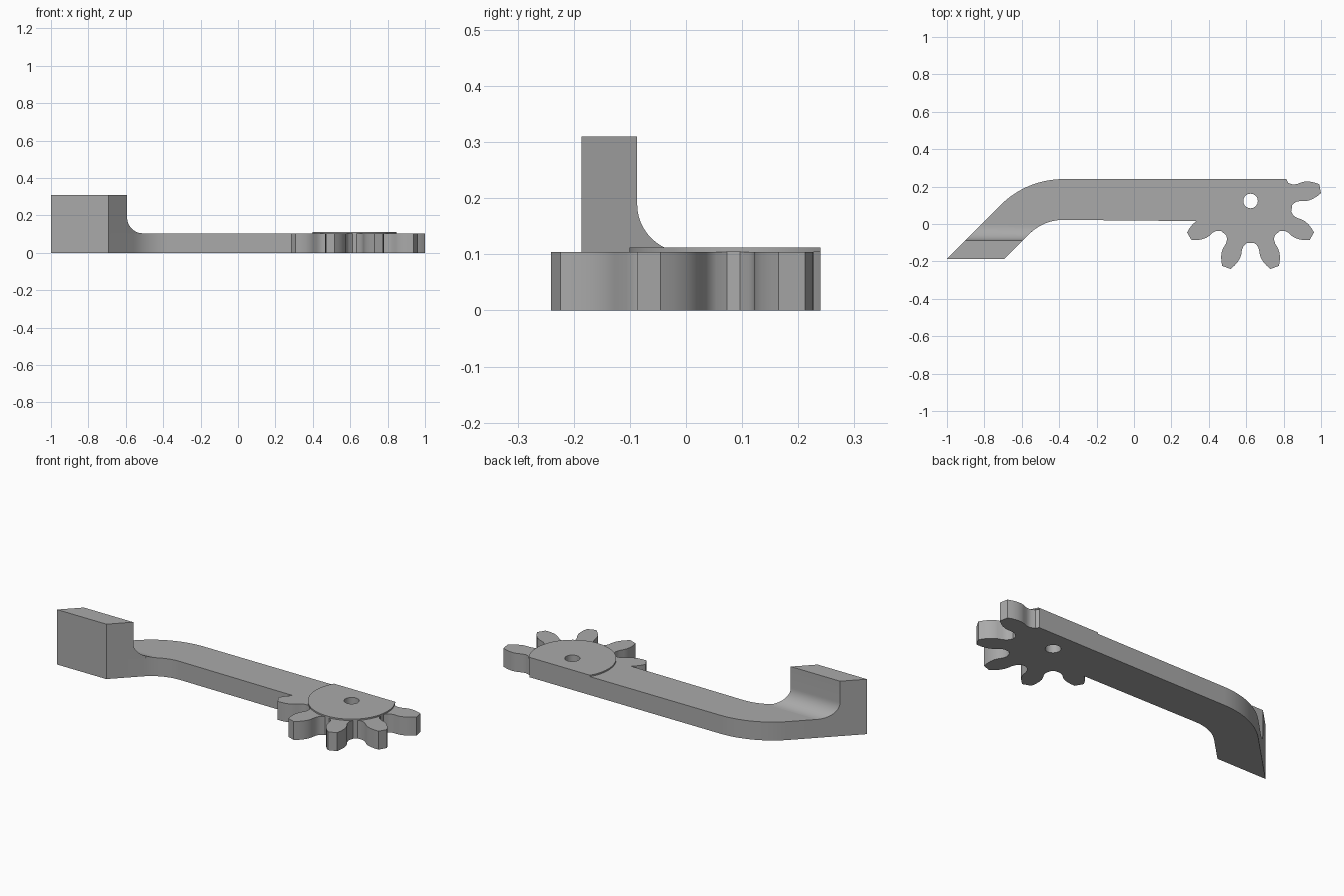
import bpy, bmesh
from math import sin, cos, radians, degrees, asin, pi
from mathutils import Vector

cube = bpy.data.objects.get("Cube")
if cube:
    bpy.data.objects.remove(cube)

grey = bpy.data.materials.new("plain grey")
grey.use_nodes = True
COLOUR = (0.4, 0.4, 0.4, 1)
grey.diffuse_color = COLOUR
grey.node_tree.nodes["Principled BSDF"].inputs["Base Color"].default_value = COLOUR

THICK, BACK, FRONT = 0.104, 0.24, -0.186
HUB = Vector((0.623, 0.123))
HOLE, ROOT, DISC, DISC_TOP = 0.039, 0.22, 0.224, 0.112


def arc(centre, radius, start, end, steps):
    """Points along an arc, angles in degrees."""
    angles = [radians(start + (end - start) * i / steps) for i in range(steps + 1)]
    return [Vector((centre[0] + radius * cos(a), centre[1] + radius * sin(a))) for a in angles]


def finish(name, bm):
    bmesh.ops.recalc_face_normals(bm, faces=bm.faces)
    mesh = bpy.data.meshes.new(name)
    bm.to_mesh(mesh)
    bm.free()
    mesh.materials.append(grey)
    obj = bpy.data.objects.new(name, mesh)
    bpy.context.collection.objects.link(obj)
    bpy.ops.object.select_all(action="DESELECT")
    obj.select_set(True)
    bpy.context.view_layer.objects.active = obj
    bpy.ops.object.shade_smooth_by_angle(angle=radians(30))
    return obj


def plate(name, loops, bottom, top):
    """Flat plate from an outline and any hole loops."""
    bm = bmesh.new()
    edges = []
    for loop in loops:
        verts = [bm.verts.new((p[0], p[1], bottom)) for p in loop]
        edges += [bm.edges.new((v, verts[i - 1])) for i, v in enumerate(verts)]
    bmesh.ops.triangle_fill(bm, edges=edges, use_beauty=True)
    bmesh.ops.dissolve_limit(bm, angle_limit=0.01, verts=bm.verts, edges=bm.edges)
    result = bmesh.ops.extrude_face_region(bm, geom=bm.faces[:], use_keep_orig=True)
    moved = [g for g in result["geom"] if isinstance(g, bmesh.types.BMVert)]
    bmesh.ops.translate(bm, verts=moved, vec=(0, 0, top - bottom))
    return finish(name, bm)


def tooth(angle, first):
    """Outline of one gear tooth, counterclockwise."""
    flank = [(0.228, 0.052), (0.24, 0.047), (0.26, 0.046), (0.285, 0.051), (0.305, 0.052),
             (0.33, 0.047), (0.355, 0.037), (0.378, 0.024)]
    out = Vector((cos(radians(angle)), sin(radians(angle))))
    side = Vector((-out.y, out.x))
    rising = [HUB + out * r - side * w for r, w in flank if not first or r > 0.3]
    falling = [HUB + out * r + side * w for r, w in reversed(flank)]
    return rising + falling


# Arm and toothed hub share one outline
outline = []
for angle in range(-150, 11, 40):
    outline += tooth(angle, angle == -150)
    if angle < 10:
        outline += arc(HUB, ROOT, angle + 17, angle + 23, 2)
clip = degrees(asin((BACK - HUB.y) / ROOT))
outline += arc(HUB, ROOT, 27, clip, 3)

BEND = (-0.378, -0.234)
INNER, OUTER = 0.256, 0.474
outer_bend = arc(BEND, OUTER, 90, 135, 16)
inner_bend = arc(BEND, INNER, 135, 90, 12)
outer_x = outer_bend[-1].x - (outer_bend[-1].y - FRONT)
inner_x = inner_bend[0].x - (inner_bend[0].y - FRONT)
outline += outer_bend + [(outer_x, FRONT), (inner_x, FRONT)] + inner_bend
hole = arc(HUB, HOLE, 0, 360, 32)[:-1]
plate("geared_arm", [outline, hole], 0, THICK)

# Thin raised washer, cut flat along the back edge
clip = degrees(asin((BACK - HUB.y) / DISC))
plate("hub_disc", [arc(HUB, DISC, 180 - clip, 360 + clip, 64), hole], THICK, DISC_TOP)

# Upright end block with a filleted foot, sheared along the bent arm
FILLET, BLOCK_BACK, BLOCK_TOP = 0.085, -0.087, 0.31
profile = [(FRONT, THICK), (FRONT, BLOCK_TOP), (BLOCK_BACK, BLOCK_TOP)]
profile += arc((BLOCK_BACK + FILLET, THICK + FILLET), FILLET, 180, 270, 12)
bm = bmesh.new()
ends = [[bm.verts.new((x + y - FRONT, y, z)) for y, z in profile] for x in (outer_x, inner_x)]
for end in ends:
    bm.faces.new(end)
for i in range(len(profile)):
    bm.faces.new((ends[0][i - 1], ends[0][i], ends[1][i], ends[1][i - 1]))
finish("end_block", bm)
